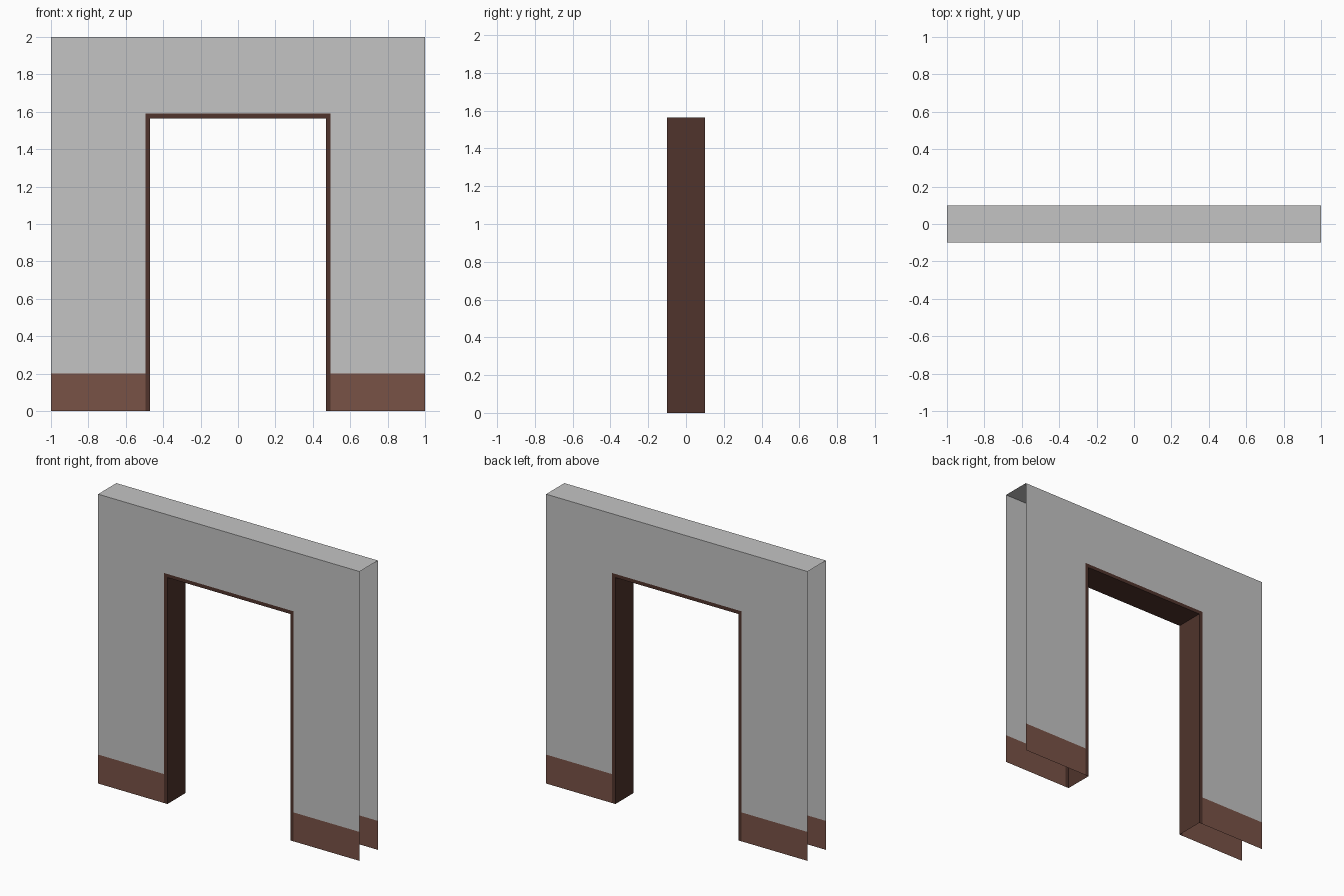
import bpy, bmesh

if "Cube" in bpy.data.objects:
    bpy.data.objects.remove(bpy.data.objects["Cube"])

W, D, H = 1.0, 0.1, 2.0        # half width, half depth, height
OUT_X, OUT_Z = 0.495, 1.59     # outer edge of door frame
IN_X, IN_Z = 0.47, 1.565       # clear opening
BASE = 0.2                     # painted base band height


def material(name, rgb):
    m = bpy.data.materials.new(name)
    m.diffuse_color = (*rgb, 1)
    m.use_nodes = True
    m.node_tree.nodes["Principled BSDF"].inputs["Base Color"].default_value = m.diffuse_color
    return m


def build(name, mat, outlines, extra=()):
    """Flat x/z outlines on front and back, plus extra 3D faces."""
    bm = bmesh.new()
    for pts in outlines:       # outlines run counter-clockwise seen from the front
        bm.faces.new([bm.verts.new((x, -D, z)) for x, z in pts])
        bm.faces.new([bm.verts.new((x, D, z)) for x, z in reversed(pts)])
    for pts in extra:
        bm.faces.new([bm.verts.new(p) for p in pts])
    bmesh.ops.remove_doubles(bm, verts=bm.verts, dist=1e-5)
    me = bpy.data.meshes.new(name)
    bm.to_mesh(me)
    bm.free()
    me.materials.append(mat)
    ob = bpy.data.objects.new(name, me)
    bpy.context.collection.objects.link(ob)


def rect(x0, x1, z0, z1):
    return [(x0, z0), (x1, z0), (x1, z1), (x0, z1)]


grey = material("wall_grey", (0.552, 0.552, 0.552))
brown = material("base_brown", (0.191, 0.085, 0.061))
dark = material("frame_dark_brown", (0.080, 0.034, 0.025))

# Wall skins and top; the ends and underside are open
build("wall", grey,
      [rect(-W, -OUT_X, BASE, OUT_Z), rect(OUT_X, W, BASE, OUT_Z),
       [(-W, OUT_Z), (-OUT_X, OUT_Z), (OUT_X, OUT_Z), (W, OUT_Z), (W, H), (-W, H)]],
      [[(-W, -D, H), (W, -D, H), (W, D, H), (-W, D, H)]])

# Base bands either side of the doorway
build("base_band", brown, [rect(-W, -OUT_X, 0, BASE), rect(OUT_X, W, 0, BASE)])

# Door frame: mitred trim on both faces, with jamb and soffit linings
build("door_frame", dark,
      [[(-OUT_X, 0), (-IN_X, 0), (-IN_X, IN_Z), (-OUT_X, OUT_Z)],
       [(IN_X, 0), (OUT_X, 0), (OUT_X, OUT_Z), (IN_X, IN_Z)],
       [(-IN_X, IN_Z), (IN_X, IN_Z), (OUT_X, OUT_Z), (-OUT_X, OUT_Z)]],
      [[(-IN_X, -D, 0), (-IN_X, D, 0), (-IN_X, D, IN_Z), (-IN_X, -D, IN_Z)],
       [(IN_X, D, 0), (IN_X, -D, 0), (IN_X, -D, IN_Z), (IN_X, D, IN_Z)],
       [(-IN_X, D, IN_Z), (IN_X, D, IN_Z), (IN_X, -D, IN_Z), (-IN_X, -D, IN_Z)]])
